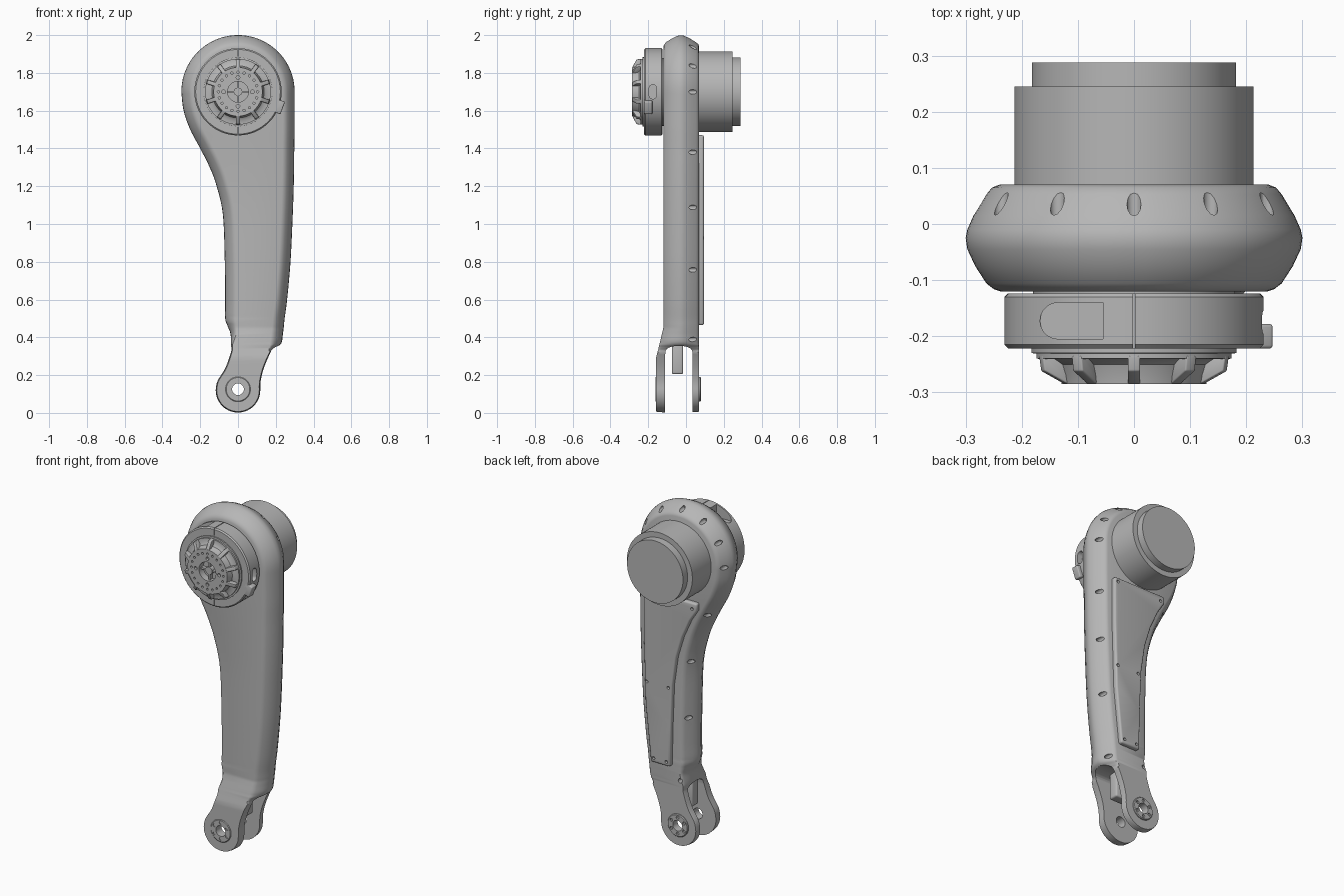
import bpy, bmesh
from math import sin, cos, pi, radians
from mathutils import Matrix, Vector

cube = bpy.data.objects.get("Cube")
if cube:
    bpy.data.objects.remove(cube, do_unlink=True)

grey = bpy.data.materials.new("machined_grey")
grey.use_nodes = True
GREY = (0.47, 0.47, 0.47, 1)
grey.diffuse_color = GREY
grey.node_tree.nodes["Principled BSDF"].inputs["Base Color"].default_value = GREY
HEAD = 1.70   # height of the upper axis
FOOT = 0.125  # height of the lower axis


def lathe(bm, pts, x=0, z=HEAD, n=64):
    """Revolve (radius, y) points around an axis along y."""
    rings = [[bm.verts.new((x + r * cos(2 * pi * k / n), y, z + r * sin(2 * pi * k / n)))
              for k in range(n)] for r, y in pts]
    for a, b in zip(rings, rings[1:]):
        for k in range(n):
            bm.faces.new((a[k], a[k - 1], b[k - 1], b[k]))
    bm.faces.new(rings[0])
    bm.faces.new(rings[-1])


def rod(bm, r, y0, y1, x=0, z=HEAD, n=16):
    lathe(bm, [(r, y0), (r, y1)], x, z, n)


def rod_circle(bm, count, radius, r, y0, y1, z=HEAD, turn=0):
    for k in range(count):
        t = 2 * pi * (k + turn) / count
        rod(bm, r, y0, y1, radius * cos(t), z + radius * sin(t), 12)


def box(bm, lo, hi, matrix=Matrix()):
    size = [b - a for a, b in zip(lo, hi)]
    mid = [(a + b) / 2 for a, b in zip(lo, hi)]
    m = matrix @ Matrix.Translation(mid) @ Matrix.Diagonal((*size, 1))
    bmesh.ops.create_cube(bm, size=1, matrix=m)


def prism(bm, pts, axis, lo, hi, matrix=Matrix()):
    """Extrude a 2D outline along x or y."""
    place = (lambda p, d: (d, p[0], p[1])) if axis == "x" else (lambda p, d: (p[0], d, p[1]))
    a, b = ([bm.verts.new(matrix @ Vector(place(p, d))) for p in pts] for d in (lo, hi))
    bm.faces.new(a)
    bm.faces.new(b)
    for k in range(len(pts)):
        bm.faces.new((a[k - 1], a[k], b[k], b[k - 1]))


def to_object(name, bm):
    bmesh.ops.recalc_face_normals(bm, faces=bm.faces)
    me = bpy.data.meshes.new(name)
    bm.to_mesh(me)
    bm.free()
    ob = bpy.data.objects.new(name, me)
    bpy.context.collection.objects.link(ob)
    return ob


def make(name, bm, cutter=None, bevel=0):
    ob = to_object(name, bm)
    ob.data.materials.append(grey)
    bpy.ops.object.select_all(action="DESELECT")
    bpy.context.view_layer.objects.active = ob
    ob.select_set(True)
    if bevel:
        m = ob.modifiers.new("bevel", "BEVEL")
        m.width, m.segments, m.limit_method, m.angle_limit = bevel, 3, "ANGLE", radians(40)
        bpy.ops.object.modifier_apply(modifier="bevel")
    if cutter:
        tool = to_object(name + "_cutter", cutter)
        tool.hide_render = True
        m = ob.modifiers.new("cut", "BOOLEAN")
        m.operation, m.solver, m.use_self, m.object = "DIFFERENCE", "EXACT", True, tool
        bpy.ops.object.modifier_apply(modifier="cut")
        bpy.data.objects.remove(tool, do_unlink=True)
    bpy.ops.object.shade_smooth_by_angle(angle=radians(32))


def spin(angle):
    """Turn about the upper axis."""
    return Matrix.Translation((0, 0, HEAD)) @ Matrix.Rotation(angle, 4, "Y")


# Arm outline: rows of (height, left edge, right edge)
shaft = [Vector(p) for p in (
    (1.70, -.30, .30), (1.60, -.288, .30), (1.50, -.253, .30), (1.40, -.20, .298),
    (1.30, -.15, .297), (1.20, -.113, .295), (1.05, -.08, .29), (.80, -.07, .278),
    (.60, -.068, .26), (.50, -.068, .247), (.46, -.055, .243), (.42, -.04, .238),
    (.37, -.037, .23), (.345, -.037, .20), (.32, -.04, .175), (.24, -.068, .14),
    (.17, -.11, .122), (.12, -.12, .12))]
rows = [(HEAD + .3 * cos(t), -.3 * sin(t), .3 * sin(t))
        for t in (radians(4 + 86 * k / 20) for k in range(20))]
STEPS = 5
for i in range(len(shaft) - 1):
    a, b, c, d = (shaft[min(max(i + k, 0), len(shaft) - 1)] for k in (-1, 0, 1, 2))
    for t in (k / STEPS for k in range(STEPS)):
        rows.append(tuple(b + .5 * t * (c - a + t * (2 * a - 5 * b + 4 * c - d + t * (3 * (b - c) + d - a)))))
rows += [(.12 - .12 * sin(t), -.12 * cos(t), .12 * cos(t))
         for t in (radians(86 * k / 12) for k in range(13))]
outline = [Vector((r, z)) for z, l, r in rows] + [Vector((l, z)) for z, l, r in reversed(rows)]
count, half = len(outline), len(rows)


def ramp(v, lo, hi):
    return min(max((v - lo) / (hi - lo), 0), 1)


def inward(i, inset):
    p = outline[i]
    if .32 < p.y < .48:
        normal = Vector((1 if i < half else -1, 0))
    else:
        t = (outline[(i + 1) % count] - outline[i - 1]).normalized()
        normal = Vector((-t.y, t.x))
    return p - normal * inset


# Main arm: rounded shell whose front steps out towards the fork
bm = bmesh.new()
layers = [(-.12, .062), (-.116, .05), (-.106, .037), (-.075, .017), (-.045, .003), (-.025, 0),
          (-.01, .003), (.015, .014), (.053, .037), (.065, .047), (.07, .06)]
rings = []
for y, inset in layers:
    ring = []
    for i, p in enumerate(outline):
        rounding = ramp(p.y, .32, .37) if i < half else ramp(p.y, .36, .5)
        q = inward(i, inset * (.12 + .88 * rounding))
        shift = .038 * (1 - ramp(p.y, .29, .45)) if y < -.04 else 0
        ring.append(bm.verts.new((q.x, y - shift, q.y)))
    rings.append(ring)
for a, b in zip(rings, rings[1:]):
    for k in range(count):
        bm.faces.new((a[k - 1], a[k], b[k], b[k - 1]))
for ring in (rings[0], rings[-1]):
    for i in range(half - 1):
        bm.faces.new((ring[i], ring[i + 1], ring[count - 2 - i], ring[count - 1 - i]))

# Fork slot, pin holes and the row of edge holes
cut = bmesh.new()
arch = [(-.0375 + .0725 * cos(t), .31 + .045 * sin(t) ** .6) for t in (pi * k / 12 for k in range(13))]
prism(cut, [(-.11, -.1), (.035, -.1)] + arch, "x", -.5, .5)
for y0, y1 in ((-.25, -.1), (.03, .2)):
    rod(cut, .031, y0, y1, 0, FOOT, 32)
holes = [Vector((.273 * sin(t), HEAD + .273 * cos(t))) for t in (radians(30 * k) for k in range(-2, 3))]
for z in (1.70, 1.385, 1.07, .755, .385):
    for side in (range(half), range(half, count)):
        holes.append(inward(min(side, key=lambda i: abs(outline[i].y - z)), .027))
for p in holes:
    rod(cut, .0125, .0, .12, p.x, p.y, 12)
make("arm_shell", bm, cut)

# Stop block inside the fork
bm = bmesh.new()
box(bm, (-.03, -.075, .205), (.11, -.015, .37))
make("fork_stop", bm, bevel=.01)

# Drilled bearing rings on the outer faces of the fork
for name, inner, outer, rim in (("rear_bearing_ring", .06, .075, .079),
                                ("front_bearing_ring", -.15, -.159, -.162)):
    bm, cut = bmesh.new(), bmesh.new()
    lathe(bm, [(.066, inner), (.066, outer), (.062, rim)], 0, FOOT)
    rod(cut, .031, -.3, .3, 0, FOOT, 32)
    rod_circle(cut, 6, .047, .009, inner * 1.03, rim * 2, FOOT, .5)
    make(name, bm, cut)

# Rear cover plate with screw holes
bm, cut = bmesh.new(), bmesh.new()
prism(bm, [(.212, 1.47), (.212, 1.2), (.20, .8), (.165, .465), (.04, .465), (.035, .7), (.025, .95),
           (.0, 1.12), (-.04, 1.25), (-.09, 1.36), (-.135, 1.43), (-.135, 1.47)], "y", .055, .095)
for x, z in ((.19, 1.445), (-.105, 1.435), (.19, .93), (.05, .93), (.145, .49), (.062, .49)):
    rod(cut, .009, .08, .12, x, z, 12)
make("rear_cover", bm, cut, bevel=.01)

# Motor housing at the rear
bm = bmesh.new()
lathe(bm, [(.213, .05), (.213, .245), (.182, .245), (.182, .288)], n=96)
make("motor_housing", bm)

# Clamp collar at the front, split and slotted
bm, cut = bmesh.new(), bmesh.new()
lathe(bm, [(.18, -.1), (.18, -.124), (.225, -.124), (.231, -.13), (.231, -.215), (.224, -.222), (.16, -.222)], n=96)
for lo, hi in ((HEAD - .3, HEAD - .19), (HEAD + .19, HEAD + .3)):
    box(cut, (-.002, -.25, lo), (.002, -.123, hi))
slot = [(-.055, -.205), (-.055, -.14)] + [(-.135 - .0325 * sin(t), -.1725 + .0325 * cos(t))
                                        for t in (pi * k / 10 for k in range(11))]
upright = Matrix.Translation((0, 0, HEAD)) @ Matrix.Rotation(radians(-90), 4, "X")
prism(cut, slot, "y", -.3, -.15, upright)
pill = [(-.175 + .02 * cos(t), HEAD + .018 * (1 if t < pi else -1) + .02 * sin(t))
        for t in (2 * pi * (k + .5) / 20 for k in range(20))]
prism(cut, pill, "x", .2, .3)
make("clamp_collar", bm, cut)

bm = bmesh.new()
box(bm, (.2, -.222, -.035), (.252, -.178, .035), spin(radians(20)))
make("clamp_lug", bm, bevel=.006)

# Output hub: stepped core, drilled face and sunken centre
bm, cut = bmesh.new(), bmesh.new()
lathe(bm, [(.183, -.21), (.183, -.23), (.174, -.231), (.174, -.24), (.152, -.241), (.138, -.25),
           (.132, -.268), (.129, -.285)], n=80)
rod(cut, .055, -.31, -.245, n=40)
rod_circle(cut, 20, .104, .006, -.31, -.275)
rod_circle(cut, 4, .076, .01, -.31, -.27)
make("output_hub", bm, cut)

# Ten radial ribs around the hub
bm = bmesh.new()
rib = [(-.235, .11), (-.235, .175), (-.262, .171), (-.285, .128), (-.28, .11)]
for k in range(10):
    prism(bm, rib, "x", -.011, .011, spin(2 * pi * k / 10))
make("hub_ribs", bm, bevel=.003)

# Cross and boss in the hub centre
bm = bmesh.new()
for k in range(2):
    box(bm, (-.056, -.268, -.005), (.056, -.24, .005), spin(pi / 2 * k))
rod(bm, .022, -.272, -.24, n=24)
make("hub_cross", bm)
